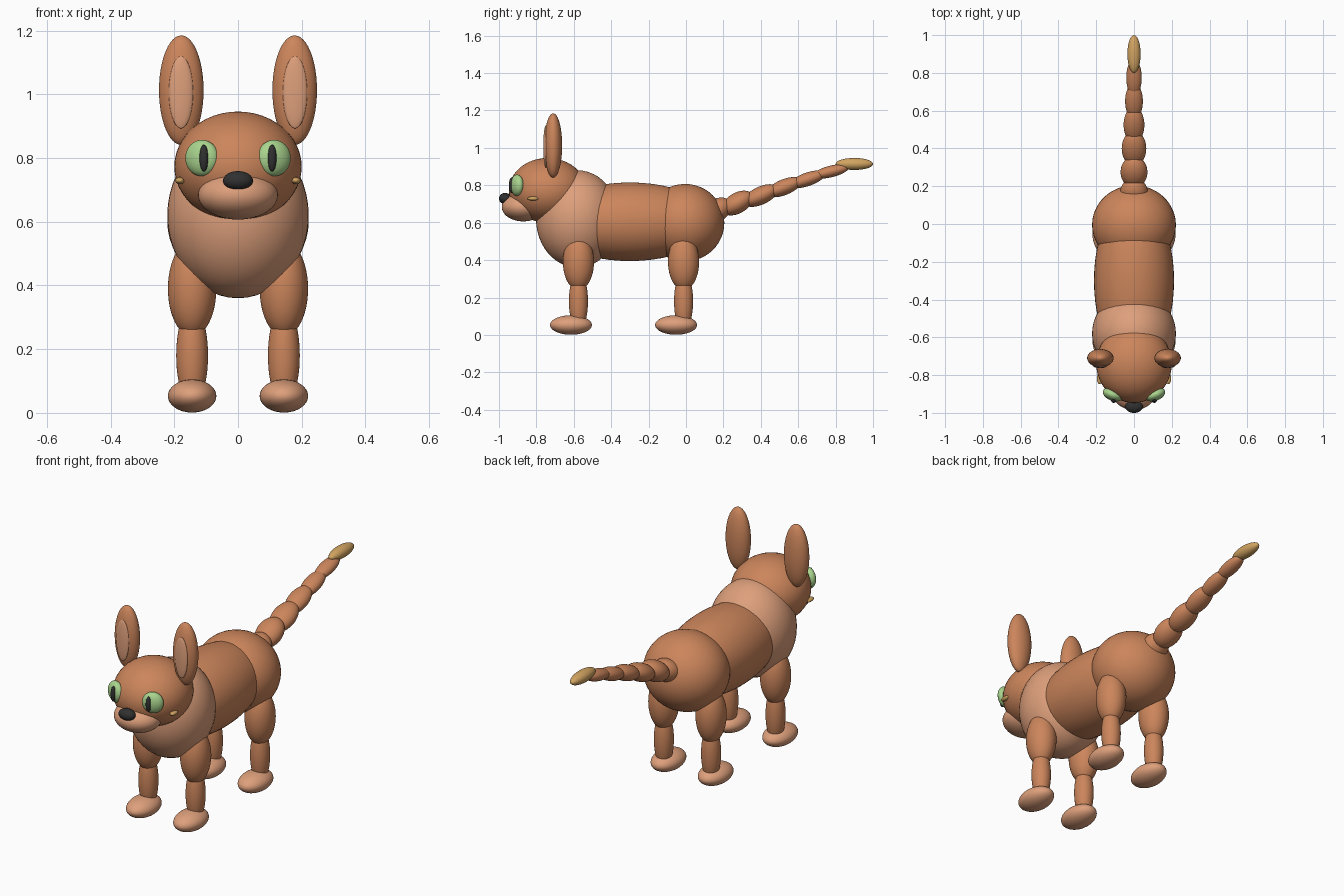
import bpy
import math

cube = bpy.data.objects.get("Cube")
if cube:
    bpy.data.objects.remove(cube, do_unlink=True)


def material(name, rgb):
    mat = bpy.data.materials.new(name)
    mat.use_nodes = True
    color = (*rgb, 1.0)
    mat.diffuse_color = color
    bsdf = mat.node_tree.nodes["Principled BSDF"]
    bsdf.inputs["Base Color"].default_value = color
    bsdf.inputs["Roughness"].default_value = 0.7
    return mat


FUR = material("brown fur", (0.60, 0.235, 0.105))
PALE = material("pale fur", (0.73, 0.35, 0.20))
GREEN = material("green eye", (0.40, 0.66, 0.27))
BLACK = material("black", (0.03, 0.03, 0.03))
TAN = material("tan fur", (0.64, 0.37, 0.12))


def ellipsoid(name, center, radii, mat, tilt=0, turn=0):
    """Smooth ellipsoid; tilt lifts its back end, turn spins it about z (degrees)."""
    bpy.ops.mesh.primitive_uv_sphere_add(segments=48, ring_count=24, location=center)
    obj = bpy.context.object
    obj.name = name
    obj.scale = radii
    obj.rotation_euler = (math.radians(tilt), 0, math.radians(turn))
    obj.data.materials.append(mat)
    bpy.ops.object.shade_smooth()
    return obj


# Trunk and head
ellipsoid("hips", (0, -0.005, 0.60), (0.222, 0.21, 0.207), FUR)
ellipsoid("belly", (0, -0.30, 0.605), (0.212, 0.45, 0.21), FUR)
ellipsoid("chest", (0, -0.58, 0.62), (0.222, 0.222, 0.26), PALE)
ellipsoid("head", (0, -0.74, 0.773), (0.20, 0.207, 0.173), FUR)
ellipsoid("muzzle", (0, -0.87, 0.684), (0.125, 0.115, 0.077), PALE)
ellipsoid("nose", (0, -0.967, 0.729), (0.047, 0.033, 0.03), BLACK)

# Paired parts of the face and legs
for side, s in (("left", 1), ("right", -1)):
    ellipsoid(side + "_ear", (s * 0.178, -0.71, 1.013), (0.07, 0.048, 0.172), FUR)
    ellipsoid(side + "_inner_ear", (s * 0.179, -0.75, 1.006), (0.038, 0.013, 0.113), PALE)
    ellipsoid(side + "_eye", (s * 0.113, -0.903, 0.80), (0.055, 0.032, 0.057), GREEN, turn=s * 22)
    ellipsoid(side + "_pupil", (s * 0.107, -0.933, 0.80), (0.014, 0.014, 0.042), BLACK)
    ellipsoid(side + "_cheek_spot", (s * 0.182, -0.818, 0.729), (0.015, 0.03, 0.011), TAN)
    for end, y in (("front", -0.575), ("back", -0.013)):
        leg = f"{end}_{side}_"
        x = s * 0.144
        ellipsoid(leg + "upper_leg", (x, y, 0.39), (0.076, 0.083, 0.15), FUR)
        ellipsoid(leg + "lower_leg", (x, y, 0.18), (0.05, 0.051, 0.155), FUR)
        ellipsoid(leg + "paw", (x, y - 0.04, 0.053), (0.076, 0.112, 0.052), PALE)

# Tail segments: y, z, half width, half length, half thickness, tilt
tail = [
    (0.165, 0.665, 0.074, 0.085, 0.06, 36),
    (0.275, 0.705, 0.071, 0.092, 0.055, 30),
    (0.40, 0.745, 0.065, 0.10, 0.048, 25),
    (0.525, 0.79, 0.055, 0.10, 0.042, 22),
    (0.65, 0.832, 0.047, 0.10, 0.036, 19),
    (0.775, 0.874, 0.041, 0.10, 0.031, 14),
]
for i, (y, z, w, l, t, tilt) in enumerate(tail):
    ellipsoid(f"tail_segment_{i + 1}", (0, y, z), (w, l, t), FUR, tilt=tilt)
ellipsoid("tail_tip", (0, 0.90, 0.914), (0.035, 0.10, 0.032), TAN)
